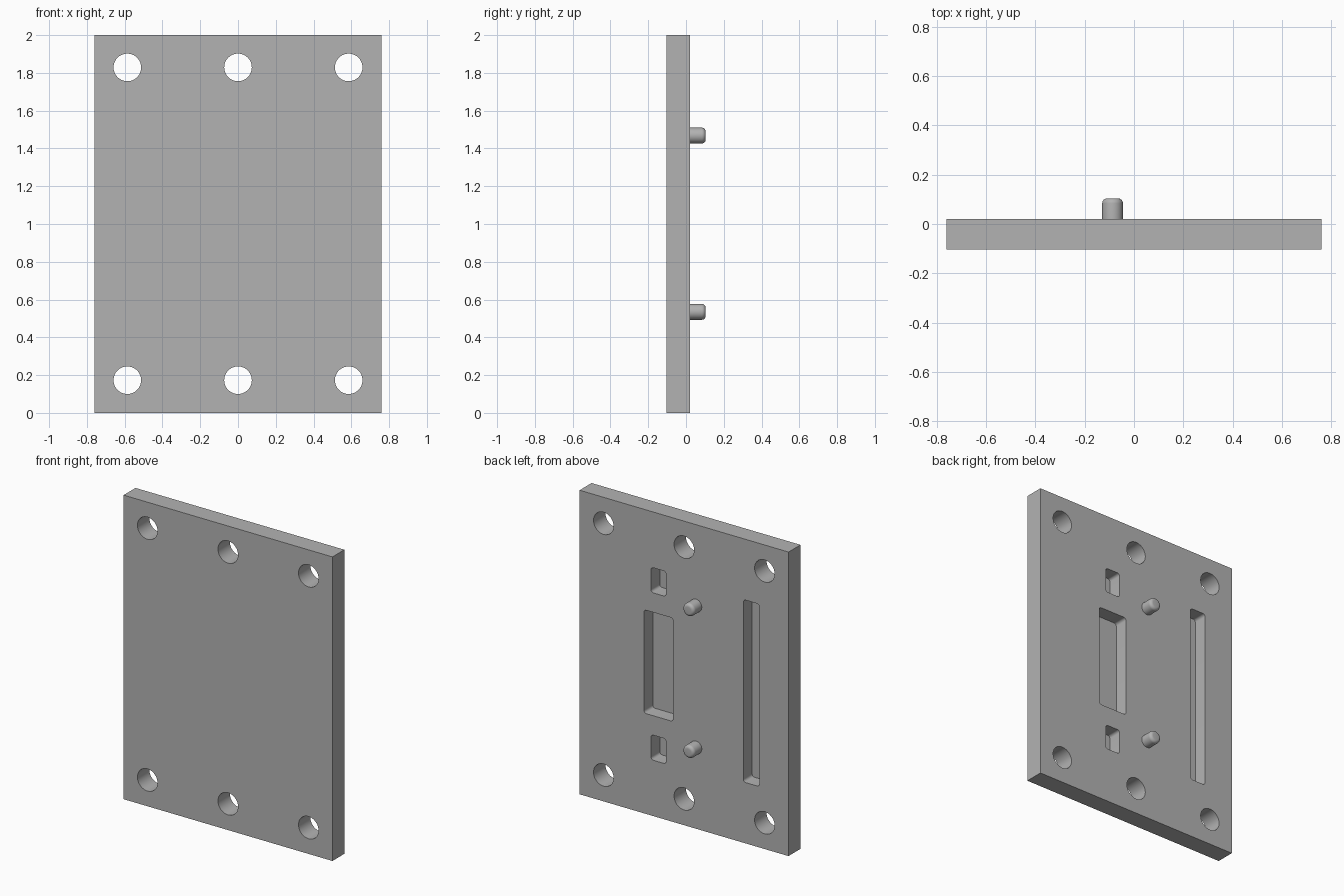
import bpy, bmesh, math
from mathutils import Matrix, Vector

cube = bpy.data.objects.get("Cube")
if cube:
    bpy.data.objects.remove(cube, do_unlink=True)

FRONT, BACK, PIN_END = -0.104, 0.02, 0.104
POCKET_FLOOR = -0.072

grey = bpy.data.materials.new("plain grey")
grey.use_nodes = True
colour = (0.45, 0.45, 0.45, 1)
grey.diffuse_color = colour
grey.node_tree.nodes["Principled BSDF"].inputs["Base Color"].default_value = colour


def make_object(name, bm):
    bmesh.ops.recalc_face_normals(bm, faces=bm.faces)
    mesh = bpy.data.meshes.new(name)
    bm.to_mesh(mesh)
    bm.free()
    mesh.materials.append(grey)
    obj = bpy.data.objects.new(name, mesh)
    bpy.context.collection.objects.link(obj)
    return obj


def add_box(bm, x0, x1, y0, y1, z0, z1, radius=0):
    """Box whose corners along y can be rounded."""
    size = Matrix.Diagonal((x1 - x0, y1 - y0, z1 - z0, 1))
    centre = Vector((x0 + x1, y0 + y1, z0 + z1)) / 2
    verts = bmesh.ops.create_cube(bm, size=1, matrix=Matrix.Translation(centre) @ size)["verts"]
    if radius:
        edges = {e for v in verts for e in v.link_edges
                 if abs(e.verts[0].co.y - e.verts[1].co.y) > 0.01}
        bmesh.ops.bevel(bm, geom=list(edges), offset=radius, segments=5,
                        profile=0.5, affect='EDGES')


def add_cylinder(bm, x, z, y0, y1, radius):
    place = Matrix.Translation((x, (y0 + y1) / 2, z)) @ Matrix.Rotation(math.pi / 2, 4, 'X')
    return bmesh.ops.create_cone(bm, cap_ends=True, segments=48, radius1=radius,
                                 radius2=radius, depth=y1 - y0, matrix=place)["verts"]


def smooth(obj):
    bpy.ops.object.select_all(action='DESELECT')
    obj.select_set(True)
    bpy.context.view_layer.objects.active = obj
    bpy.ops.object.shade_smooth_by_angle(angle=math.radians(30))


# Plate
bm = bmesh.new()
add_box(bm, -0.76, 0.76, FRONT, BACK, 0, 2)
plate = make_object("mounting_plate", bm)

# Cutter: six through holes and four blind pockets in the back
bm = bmesh.new()
for x in (-0.586, 0, 0.586):
    for z in (0.173, 1.829):
        add_cylinder(bm, x, z, FRONT - 0.1, BACK + 0.1, 0.073)
pockets = [(0.08, 0.292, 0.66, 1.34), (-0.548, -0.431, 0.4, 1.6),
           (0.131, 0.241, 0.367, 0.532), (0.131, 0.241, 1.468, 1.633)]
for x0, x1, z0, z1 in pockets:
    add_box(bm, x0, x1, POCKET_FLOOR, BACK + 0.1, z0, z1, 0.018)
cutter = make_object("hole_cutter", bm)

cut = plate.modifiers.new("holes", 'BOOLEAN')
cut.operation = 'DIFFERENCE'
cut.solver = 'EXACT'
cut.object = cutter
bpy.context.view_layer.objects.active = plate
plate.select_set(True)
bpy.ops.object.modifier_apply(modifier=cut.name)
bpy.data.objects.remove(cutter, do_unlink=True)
smooth(plate)

# Locating pins with rounded tips
for name, z in (("lower_pin", 0.535), ("upper_pin", 1.468)):
    bm = bmesh.new()
    add_cylinder(bm, -0.087, z, BACK - 0.01, PIN_END, 0.042)
    rim = [e for e in bm.edges if all(v.co.y > PIN_END - 0.001 for v in e.verts)]
    bmesh.ops.bevel(bm, geom=rim, offset=0.02, segments=6, profile=0.5, affect='EDGES')
    smooth(make_object(name, bm))
